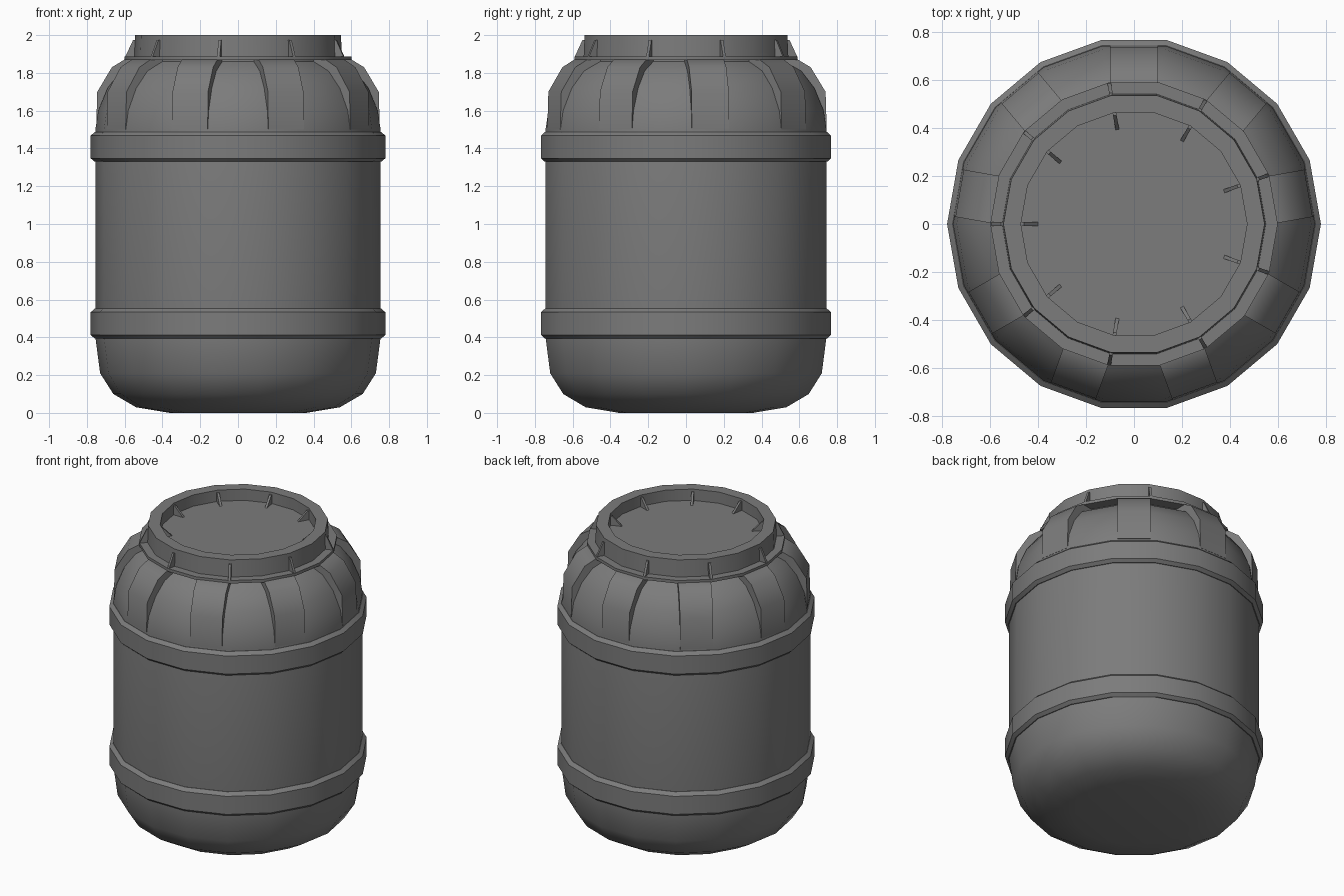
import bpy, bmesh, math
from mathutils import Matrix

if "Cube" in bpy.data.objects:
    bpy.data.objects.remove(bpy.data.objects["Cube"], do_unlink=True)

SIDES = 18
GREY = (0.2, 0.2, 0.2, 1)
plastic = bpy.data.materials.new("grey_plastic")
plastic.use_nodes = True
plastic.diffuse_color = GREY
bsdf = next(n for n in plastic.node_tree.nodes if n.type == 'BSDF_PRINCIPLED')
bsdf.inputs["Base Color"].default_value = GREY
bsdf.inputs["Roughness"].default_value = 0.6


def finish(name, bm, angle=38):
    """Turn a bmesh into a shaded object."""
    bmesh.ops.recalc_face_normals(bm, faces=bm.faces)
    mesh = bpy.data.meshes.new(name)
    bm.to_mesh(mesh)
    bm.free()
    mesh.materials.append(plastic)
    obj = bpy.data.objects.new(name, mesh)
    bpy.context.collection.objects.link(obj)
    for p in mesh.polygons:
        p.use_smooth = True
    mesh.set_sharp_from_angle(angle=math.radians(angle))
    return obj


def revolve(name, profile, closed=False):
    """Lathe (radius, z) points; open profiles get flat end caps."""
    bm = bmesh.new()
    rings = []
    for r, z in profile:
        rings.append([bm.verts.new((r * math.cos(a), r * math.sin(a), z))
                      for a in (math.tau * i / SIDES for i in range(SIDES))])
    pairs = list(zip(rings, rings[1:]))
    if closed:
        pairs.append((rings[-1], rings[0]))
    else:
        bm.faces.new(rings[0])
        bm.faces.new(rings[-1])
    for lower, upper in pairs:
        for i in range(SIDES):
            j = (i + 1) % SIDES
            bm.faces.new((lower[i], lower[j], upper[j], upper[i]))
    return finish(name, bm)


def radial_plates(name, outline, width, start):
    """Nine upright plates: an (radius, z) outline thickened and repeated round the axis."""
    bm = bmesh.new()
    for k in range(9):
        turn = Matrix.Rotation(math.radians(start + 40 * k), 3, 'Z')
        sides = []
        for y in (-width / 2, width / 2):
            verts = [bm.verts.new((r, y, z)) for r, z in outline]
            for v in verts:
                v.co = turn @ v.co
            bm.faces.new(verts)
            sides.append(verts)
        a, b = sides
        for i in range(len(a)):
            j = (i + 1) % len(a)
            bm.faces.new((a[i], a[j], b[j], b[i]))
    return finish(name, bm)


# Barrel body with rounded base and sunken shoulder
revolve("body", [(0.36, 0), (0.54, 0.03), (0.66, 0.1), (0.73, 0.21), (0.755, 0.4),
                 (0.755, 1.5), (0.74, 1.6), (0.69, 1.72), (0.62, 1.81), (0.53, 1.86),
                 (0.53, 1.88)])

# Two hoops around the body
for name, z in (("lower_band", 0.395), ("upper_band", 1.33)):
    revolve(name, [(0.74, z), (0.76, z), (0.78, z + 0.018), (0.78, z + 0.138),
                   (0.757, z + 0.158), (0.74, z + 0.158)], closed=True)

# Raised shoulder panels, one on every other side
radial_plates("shoulder_panels", [(0.745, 1.5), (0.739, 1.7), (0.66, 1.83), (0.59, 1.872),
                                  (0.48, 1.872), (0.48, 1.8), (0.6, 1.5)], 0.2, 10)

# Lid with flange, rim and recessed top
revolve("lid", [(0.5, 1.868), (0.6, 1.868), (0.6, 1.888), (0.55, 1.888), (0.545, 2.0),
                (0.472, 2.0), (0.472, 1.925)])

# Small ribs outside and inside the lid rim
radial_plates("outer_lid_ribs", [(0.53, 1.885), (0.597, 1.885), (0.555, 1.975), (0.53, 1.975)],
              0.015, 20)
radial_plates("inner_lid_ribs", [(0.49, 1.92), (0.395, 1.92), (0.46, 1.985), (0.49, 1.985)],
              0.015, 20)
